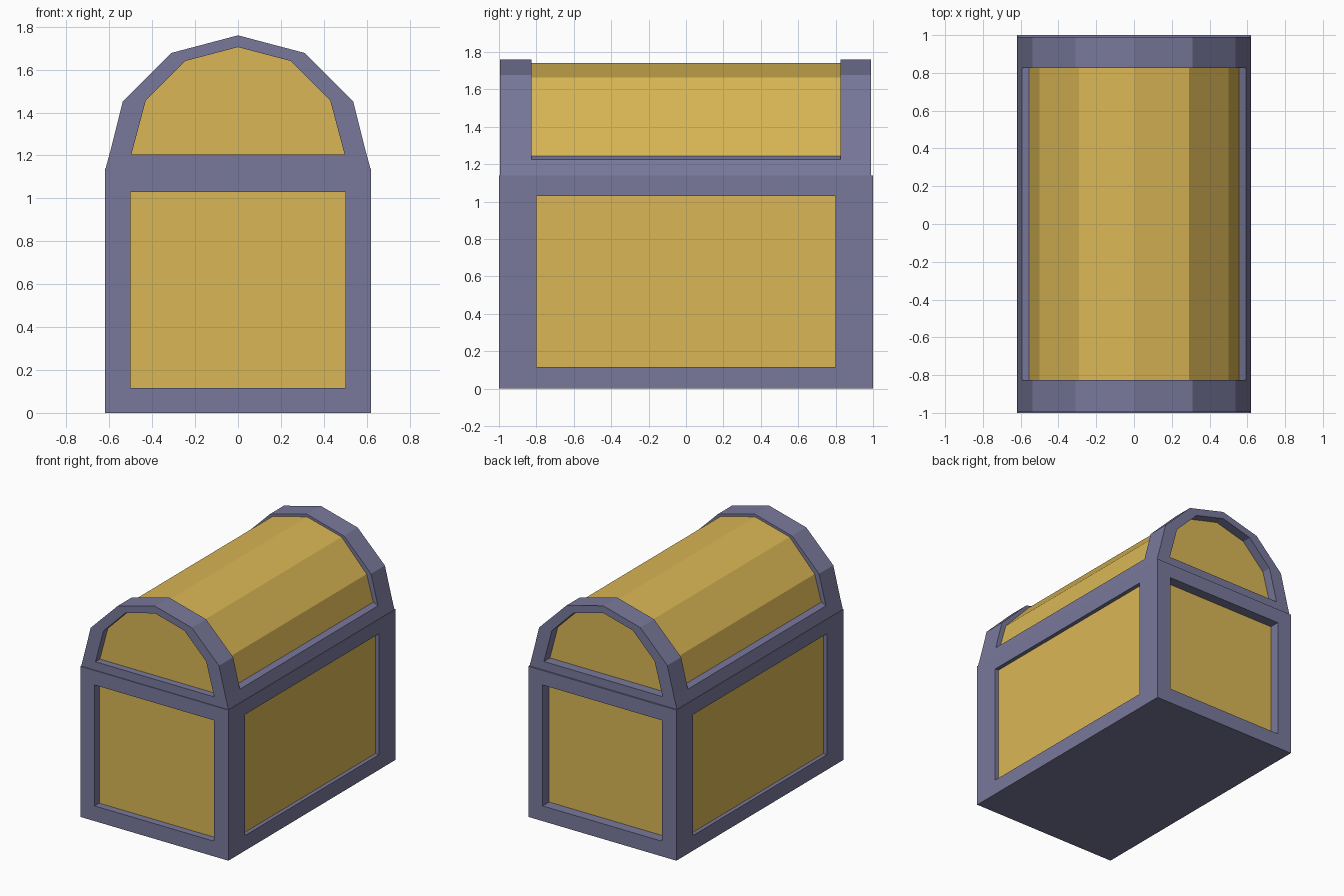
import bpy, bmesh

if "Cube" in bpy.data.objects:
    bpy.data.objects.remove(bpy.data.objects["Cube"])


def material(name, color):
    m = bpy.data.materials.new(name)
    m.diffuse_color = (*color, 1)
    m.use_nodes = True
    m.node_tree.nodes["Principled BSDF"].inputs["Base Color"].default_value = m.diffuse_color
    return m


FRAME = material("frame_metal", (0.19, 0.19, 0.33))
PANEL = material("panel_gold", (0.70, 0.47, 0.09))


def finish(bm, name):
    bmesh.ops.recalc_face_normals(bm, faces=bm.faces)
    mesh = bpy.data.meshes.new(name)
    bm.to_mesh(mesh)
    bm.free()
    mesh.materials.append(FRAME)
    mesh.materials.append(PANEL)
    obj = bpy.data.objects.new(name, mesh)
    bpy.context.collection.objects.link(obj)


# chest body: a box with a recessed panel in each of the four walls
HX, HY, TOP = 0.62, 1.0, 1.14
bm = bmesh.new()
bmesh.ops.create_cube(bm, size=2)
for v in bm.verts:
    v.co = (v.co.x * HX, v.co.y * HY, TOP if v.co.z > 0 else 0)
bm.normal_update()
for face in [f for f in bm.faces if abs(f.normal.z) < 0.5]:
    n = face.normal.copy()
    bmesh.ops.inset_individual(bm, faces=[face], thickness=0.05)
    for v in face.verts:
        v.co.z = 1.03 if v.co.z > TOP / 2 else 0.115
        if abs(n.y) > 0.5:
            v.co.x = 0.5 if v.co.x > 0 else -0.5
        else:
            v.co.y = 0.8 if v.co.y > 0 else -0.8
    depth = 0.03 if abs(n.x) > 0.5 else (0.077 if n.y > 0 else 0.055)
    # extrude the opening inwards
    inner = bmesh.ops.extrude_discrete_faces(bm, faces=[face])["faces"][0]
    bmesh.ops.translate(bm, verts=inner.verts, vec=-n * depth)
    inner.material_index = 1
finish(bm, "chest_body")


# lid: one loft through mirrored arch profiles, front to back
def arch(half):
    return half + [(-x, z) for x, z in reversed(half[:-1])]


ledge = (0.594, 1.225)
OUTER = arch([(0.617, 1.14), ledge, ledge, (0.537, 1.452), (0.31, 1.678), (0, 1.76)])
BARREL = arch([(0.617, 1.14), ledge, (0.555, 1.243), (0.50, 1.44), (0.29, 1.665), (0, 1.74)])
OPENING = arch([(0.497, 1.205)] * 3 + [(0.43, 1.456), (0.247, 1.64), (0, 1.705)])
stations = [(-0.942, OPENING), (-0.995, OPENING), (-0.995, OUTER), (-0.825, OUTER),
            (-0.825, BARREL), (0.825, BARREL), (0.825, OUTER), (0.99, OUTER),
            (0.99, OPENING), (0.918, OPENING)]

bm = bmesh.new()
rings = [[bm.verts.new((x, y, z)) for x, z in prof] for y, prof in stations]
for j, (a, b) in enumerate(zip(rings, rings[1:])):
    for i in range(len(a)):
        k = (i + 1) % len(a)
        f = bm.faces.new((a[i], a[k], b[k], b[i]))
        if j == 4 and 2 <= i <= 7:
            f.material_index = 1
for ring in (rings[0], rings[-1]):
    bm.faces.new(ring).material_index = 1
bmesh.ops.remove_doubles(bm, verts=bm.verts, dist=0.0005)
finish(bm, "chest_lid")
